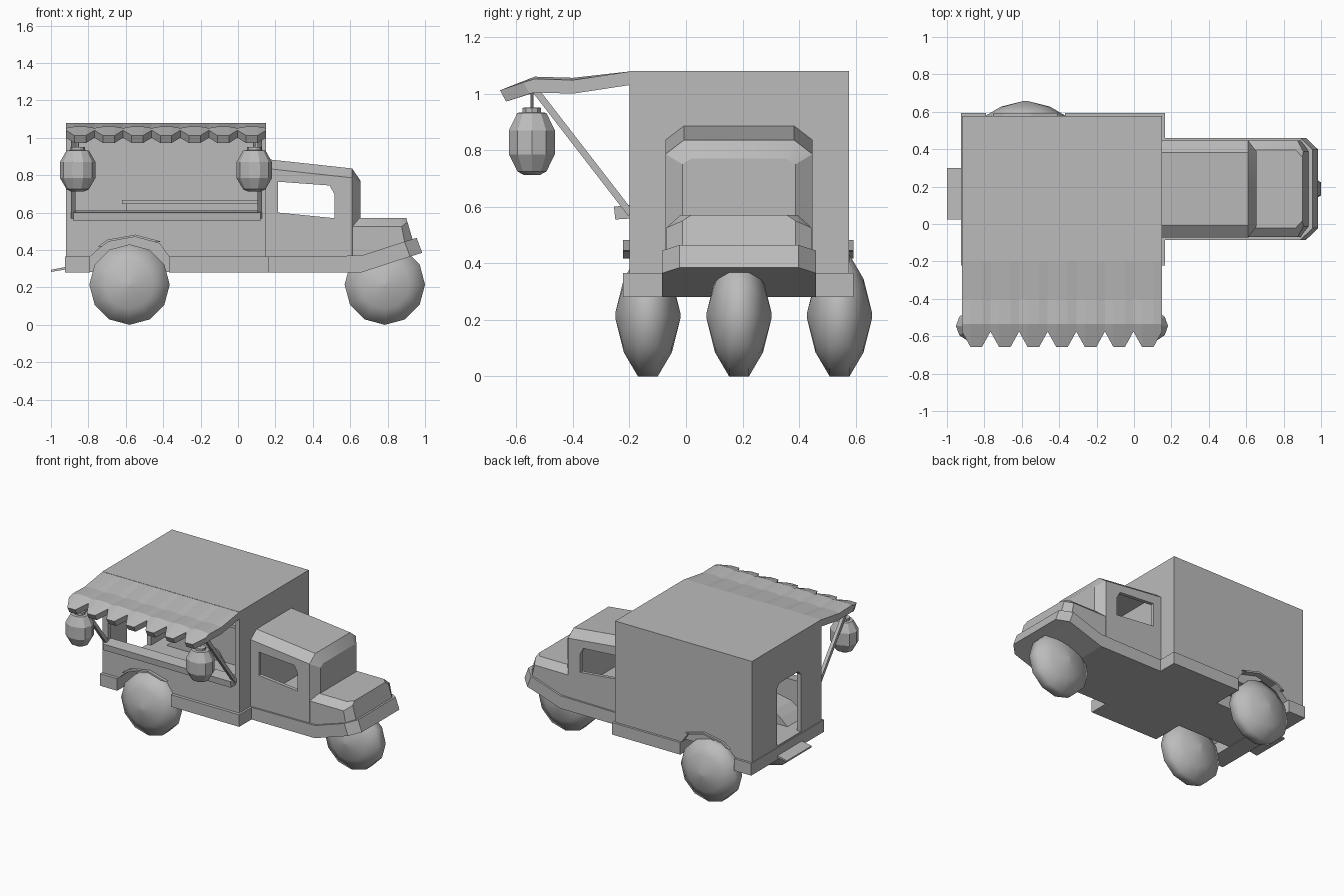
import bpy, bmesh, math

cube = bpy.data.objects.get("Cube")
if cube:
    bpy.data.objects.remove(cube)

grey = bpy.data.materials.new("plain grey")
grey.use_nodes = True
grey.diffuse_color = (0.5, 0.5, 0.5, 1)
for node in grey.node_tree.nodes:
    if node.type == 'BSDF_PRINCIPLED':
        node.inputs["Base Color"].default_value = (0.5, 0.5, 0.5, 1)
        node.inputs["Roughness"].default_value = 0.8

MID = 0.1875            # centre line of the vehicle in y


def loft(name, rings, smooth=None):
    """Solid skin over rings of equal length, capped at both ends."""
    bm = bmesh.new()
    rows = [[bm.verts.new(p) for p in ring] for ring in rings]
    n = len(rows[0])
    for a, b in zip(rows, rows[1:]):
        for i in range(n):
            j = (i + 1) % n
            bm.faces.new((a[i], a[j], b[j], b[i]))
    bm.faces.new(rows[0])
    bm.faces.new(rows[-1])
    bmesh.ops.recalc_face_normals(bm, faces=bm.faces)
    me = bpy.data.meshes.new(name)
    bm.to_mesh(me)
    bm.free()
    me.materials.append(grey)
    ob = bpy.data.objects.new(name, me)
    bpy.context.scene.collection.objects.link(ob)
    if smooth:
        smooth_angle(ob, smooth)
    return ob


def smooth_angle(ob, degrees):
    bpy.ops.object.select_all(action='DESELECT')
    ob.select_set(True)
    bpy.context.view_layer.objects.active = ob
    bpy.ops.object.shade_smooth_by_angle(angle=math.radians(degrees))


def prism(name, outline, y0, y1):
    return loft(name, [[(x, y, z) for x, z in outline] for y in (y0, y1)])


def box(name, x0, x1, y0, y1, z0, z1):
    return prism(name, [(x0, z0), (x1, z0), (x1, z1), (x0, z1)], y0, y1)


def cut(target, *cutters):
    """Subtract the cutters from the target and remove them."""
    for c in cutters:
        c.hide_render = True
        mod = target.modifiers.new("cut", 'BOOLEAN')
        mod.operation, mod.solver, mod.object = 'DIFFERENCE', 'EXACT', c
        bpy.context.view_layer.update()
        dg = bpy.context.evaluated_depsgraph_get()
        me = bpy.data.meshes.new_from_object(target.evaluated_get(dg))
        target.modifiers.clear()
        target.data = me
        bpy.data.objects.remove(c)
    return target


def bar(name, a, b, w):
    """Square bar in a plane of constant x."""
    x, y0, z0 = a
    _, y1, z1 = b
    d = math.hypot(y1 - y0, z1 - z0)
    ny, nz = -(z1 - z0) / d * w, (y1 - y0) / d * w
    corners = [(-w, -1), (w, -1), (w, 1), (-w, 1)]
    return loft(name, [[(x + dx, y + s * ny, z + s * nz) for dx, s in corners]
                       for y, z in ((y0, z0), (y1, z1))])


# Cargo box: hollow shell with hatch, rear door and wheel wells
arch = [(-0.79, 0.2), (-0.79, 0.365), (-0.74, 0.41), (-0.69, 0.445),
        (-0.55, 0.47), (-0.42, 0.435), (-0.37, 0.365), (-0.37, 0.2)]


def grown_arch(k):
    return [(-0.58 + (x + 0.58) * k, 0.3 + (z - 0.3) * k) for x, z in arch]


wells = {"right": (-0.3, 0.0), "left": (0.375, 0.7)}
body = box("cargo_box", -0.92, 0.15, -0.2, 0.577, 0.283, 1.08)
room = box("room_cutter", -0.89, 0.12, -0.175, 0.55, 0.375, 1.05)
cut(room, prism("c", grown_arch(1.1), -0.3, 0.02),
    prism("c", grown_arch(1.1), 0.355, 0.7))
cut(body, room, box("c", -0.875, 0.115, -0.3, -0.1, 0.6, 1.02),
    prism_door := loft("c", [[(x, y, z) for y, z in (
        (0.03, 0.375), (0.3, 0.375), (0.3, 0.78), (0.27, 0.81),
        (0.06, 0.81), (0.03, 0.78))] for x in (-1, -0.8)]))
for lo, hi in wells.values():
    cut(body, prism("c", arch, lo, hi))

# Skirts before and behind the rear wheels
box("rear_skirt", -0.925, -0.79, -0.222, 0.593, 0.28, 0.365)
box("middle_skirt", -0.37, 0.165, -0.222, 0.593, 0.28, 0.365)

# Flared wheel arches
for side, y0, y1 in (("right", -0.222, -0.19), ("left", 0.565, 0.593)):
    flare = prism(side + "_wheel_arch", grown_arch(1.07)[2:6], y0, y1)
    cut(flare, prism("c", arch, y0 - 0.1, y1 + 0.1))

# Rear step, counter and inner cabinet
prism("rear_step", [(-1.0, 0.283), (-0.91, 0.298), (-0.91, 0.312), (-1.0, 0.294)],
      0.025, 0.3)
loft("serving_counter", [[(x, y, z) for y, z in (
    (-0.17, 0.56), (-0.25, 0.555), (-0.255, 0.6), (-0.17, 0.61))]
    for x in (-0.88, 0.12)])
box("inner_cabinet", -0.6, 0.12, 0.36, 0.55, 0.376, 0.645)
box("cabinet_top", -0.62, 0.12, 0.34, 0.55, 0.645, 0.667)


# Cab and hood, lofted from chamfered sections along x
def section(xb, xt, hw, zb, top, run, drop):
    half = [(hw, zb), (hw, top - drop), (hw - run, top)]
    pts = [(-y, z) for y, z in half] + half[::-1]
    return [(xb + (xt - xb) * (z - zb) / (top - zb), MID + y, z) for y, z in pts]


cab = loft("cab", [section(0.14, 0.14, 0.26, 0.33, 0.887, 0.065, 0.05),
                   section(0.61, 0.61, 0.26, 0.33, 0.836, 0.065, 0.05),
                   section(0.655, 0.655, 0.2, 0.33, 0.77, 0.03, 0.02)])
cut(cab, loft("c", [section(0.17, 0.17, 0.235, 0.4, 0.85, 0.06, 0.05),
                    section(0.59, 0.59, 0.235, 0.4, 0.8, 0.06, 0.05)]),
    prism("c", [(0.215, 0.6), (0.515, 0.57), (0.515, 0.7), (0.49, 0.745),
                (0.215, 0.765)], -0.4, 0.8))
smooth_angle(cab, 30)
loft("hood", [section(0.6, 0.6, 0.258, 0.33, 0.57, 0.05, 0.045),
              section(0.9, 0.865, 0.258, 0.4, 0.57, 0.05, 0.045),
              section(0.95, 0.9, 0.2, 0.4, 0.57, 0.03, 0.02)], 30)

# Lower cab skirt rising into the front bumper
loft("front_bumper", [section(0.15, 0.15, 0.272, 0.28, 0.365, 0, 0.01),
                      section(0.66, 0.66, 0.272, 0.28, 0.37, 0, 0.01),
                      section(0.92, 0.89, 0.272, 0.365, 0.445, 0, 0.01),
                      section(0.985, 0.955, 0.21, 0.385, 0.465, 0, 0.01)])

# Wheels: rounded balloon tyres, three in all
tyre = [(0.01, -0.115), (0.13, -0.085), (0.215, -0.035),
        (0.215, 0.035), (0.13, 0.085), (0.01, 0.115)]
for name, cx, cy in (("front_wheel", 0.785, MID), ("rear_right_wheel", -0.58, -0.135),
                     ("rear_left_wheel", -0.58, 0.543)):
    loft(name, [[(cx + r * math.cos(a), cy + y, 0.215 + r * math.sin(a))
                 for a in (math.tau * i / 12 for i in range(12))]
                for r, y in tyre], 80)

# Awning: rippled slab with seven cut teeth along its front edge
TEETH = 7
pitch = 1.07 / TEETH
rings = []
for i in range(TEETH * 3 + 1):
    tooth, part = divmod(i, 3)
    x = -0.92 + pitch * (tooth + (0, 0.3, 0.7)[part])
    valley = part == 0
    dip = 0.008 if valley else 0
    edge = (-0.575, 1.04) if valley else (-0.658, 1.012)
    top = [(-0.195, 1.079), (-0.4, 1.056 - dip), (-0.535, 1.06 - dip), edge]
    under = [(y + 0.022 * (k == 3), z - (0.04 if k == 3 else 0.048))
             for k, (y, z) in enumerate(top)]
    rings.append([(x, y, z) for y, z in top + under[::-1]])
loft("awning", rings)

# Awning struts and hanging lanterns
lantern = [(0.035, 0.713), (0.06, 0.725), (0.095, 0.785), (0.095, 0.87),
           (0.06, 0.932), (0.038, 0.934), (0.038, 0.95), (0.006, 0.952), (0.006, 1.03)]
for side, sx, lx in (("right", -0.88, -0.857), ("left", 0.115, 0.087)):
    bar(side + "_awning_strut", (sx, -0.535, 1.015), (sx, -0.195, 0.575), 0.012)
    loft(side + "_lantern", [[(lx + r * math.cos(a), -0.545 + 0.9 * r * math.sin(a), z)
                              for a in (math.tau * i / 10 for i in range(10))]
                             for r, z in lantern], 20)
